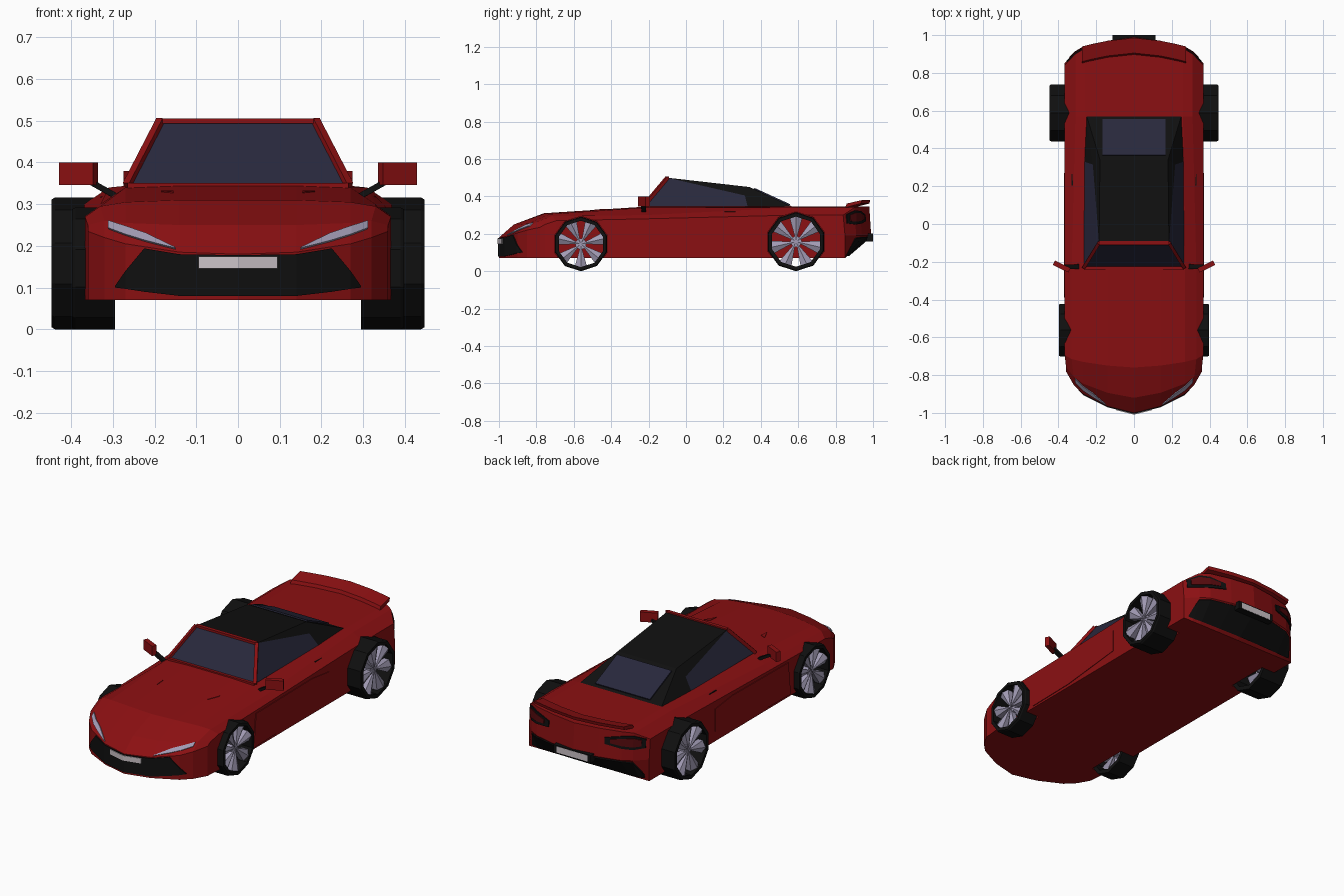
import bpy, bmesh, math
from mathutils import Vector as V

if "Cube" in bpy.data.objects:
    bpy.data.objects.remove(bpy.data.objects["Cube"])

def mat(name, r, g, b):
    m = bpy.data.materials.new(name)
    m.diffuse_color = (r, g, b, 1)
    m.use_nodes = True
    m.node_tree.nodes["Principled BSDF"].inputs["Base Color"].default_value = m.diffuse_color
    return m

RED = mat("red paint", .26, .005, .006)
BLACK = mat("black", .005, .005, .005)
GLASS = mat("dark glass", .021, .021, .045)
SILVER = mat("lilac silver", .36, .33, .46)
PLATE = mat("pale plate", .6, .54, .57)
LAMP = mat("tail lamp red", .09, .003, .004)

def mesh(name, verts, faces, *mats, idx=None):
    me = bpy.data.meshes.new(name)
    me.from_pydata([tuple(v) for v in verts], [], faces)
    for m in mats:
        me.materials.append(m)
    for i, p in enumerate(me.polygons):
        p.material_index = idx[i] if idx else 0
    bm = bmesh.new()
    bm.from_mesh(me)
    bmesh.ops.recalc_face_normals(bm, faces=bm.faces)
    bm.to_mesh(me)
    bm.free()
    ob = bpy.data.objects.new(name, me)
    bpy.context.collection.objects.link(ob)
    return ob

def loft(name, secs, m, cyclic=False):
    """Skin closed rings of equal size, capped unless cyclic."""
    n, k = len(secs), len(secs[0])
    faces = [(i*k+j, i*k+(j+1) % k, (i+1) % n*k+(j+1) % k, (i+1) % n*k+j)
             for i in range(n if cyclic else n-1) for j in range(k)]
    if not cyclic:
        faces += [tuple(range(k)), tuple(range((n-1)*k, n*k))]
    return mesh(name, [p for s in secs for p in s], faces, m)

def flip(p):
    return V((-p[0], p[1], p[2]))

def strip(name, cols, f, d, m):
    """Thin plate on surface f(x, v), pushed out by d, on both sides of the car."""
    d = V(d)
    secs = [[f(x, a), f(x, b), f(x, b)+d, f(x, a)+d] for x, a, b in cols]
    mirr = [[flip(p) for p in s] for s in secs]
    if cols[0][0] == 0:
        loft(name, mirr[:0:-1] + secs, m)
    else:
        loft(name + "_right", secs, m)
        loft(name + "_left", mirr, m)

def beam(name, p, q, w, h, m):
    p, q = V(p), V(q)
    d = (q-p).normalized()
    a = d.cross(V((0, 0, 1))).normalized()*w/2
    b = d.cross(a).normalized()*h/2
    loft(name, [[c+a+b, c-a+b, c-a-b, c+a-b] for c in (p, q)], m)

# Body: rows of (y, half widths, top heights, bow of the plan curve)
FB, RB = [0, .035, .10, .15, .22], [0, -.02, -.05, -.08, -.14]
W0, W1, W2 = [0, .14, .27, .32, .36], [0, .14, .27, .33, .367], [0, .14, .26, .31, .369]
TAIL = [.345, .345, .345, .34, .30]
rows = [(-1, W0, [.18, .185, .205, .22, .235], FB, 1),
        (-.92, W0, [.25, .25, .255, .26, .25], FB, .75),
        (-.76, W1, [.31, .31, .305, .295, .27], FB, .3),
        (-.22, W1, [.345, .345, .34, .30, .28], FB, 0),
        (.57, W2, TAIL, RB, 0), (.80, W2, TAIL, RB, .1), (.98, W2, TAIL, RB, 1)]
top = [[V((x, y+b*w, z)) for x, z, b in zip(X, Z, B)] for y, X, Z, B, w in rows]
low = [[V((p.x, p.y, .07)) for p in r] for r in top]
mid = [V((x, .99+b, .19)) for x, b in zip(W2, RB)]
low[-1] = [V((x, .85, .07)) for x in W2]
full = lambda r: [flip(p) for p in r[:0:-1]] + r
lines = top + [mid] + low[::-1]            # one loop from nose over the tail and back under
n = len(lines)
faces = [(i*9+j, i*9+j+1, (i+1) % n*9+j+1, (i+1) % n*9+j) for i in range(n) for j in range(8)]
for c in (0, 8):
    faces += [tuple(r*9+c for r in (i, i+1, n-2-i, n-1-i)) for i in range(5)]
    faces.append(tuple(r*9+c for r in (5, 6, 7, 8, 9)))
body = mesh("body", [p for r in lines for p in full(r)], faces, RED)

def on(row, x):
    """Point at x along a row of the body."""
    for a, b in zip(row, row[1:]):
        if x <= b.x or b is row[-1]:
            return a.lerp(b, (x-a.x)/(b.x-a.x))

def between(r0, r1):
    return lambda x, v: on(r0, x).lerp(on(r1, x), v)

nose, hood_lip, hood = between(low[0], top[0]), between(top[0], top[1]), between(top[2], top[3])
tail, skirt = between(mid, top[6]), between(low[6], mid)

def front(x, z):
    p = on(top[0], x)
    return V((x, p.y, z))

# Nose and tail details
strip("grille", [(0, .08, .178), (.14, .08, .18), (.225, .09, .194), (.27, .097, .14), (.295, .1, .104)],
      front, (0, -.005, 0), BLACK)
strip("front_plate", [(0, .146, .174), (.095, .146, .174)], front, (0, -.009, 0), PLATE)
strip("headlight", [(.15, .08, .12), (.22, .22, .55), (.27, .4, .8), (.31, .55, .97)],
      hood_lip, (.002, -.004, .004), SILVER)
strip("hood_vent", [(.155, .49, .59), (.185, .60, .61)], hood, (0, 0, .003), RED)
strip("rear_diffuser", [(0, .12, .95), (.14, .12, .95), (.26, .12, .95), (.31, .12, .9), (.345, .14, .3)],
      skirt, (0, .004, -.004), BLACK)
strip("tail_light_frame", [(.17, .5, .72), (.26, .42, .85), (.31, .4, .9), (.355, .55, .95)],
      tail, (.002, .005, 0), BLACK)
strip("tail_light", [(.2, .56, .70), (.26, .52, .77), (.31, .5, .82), (.34, .6, .85)],
      tail, (.004, .008, 0), LAMP)
beam("rear_plate_holder", (-.115, .982, .18), (.115, .982, .18), .036, .044, BLACK)
beam("rear_plate", (-.095, .999, .18), (.095, .999, .18), .004, .034, PLATE)

# Spoiler lip following the tail curve
sp = [[V((x, y, .34)), V((x, y+.01, .362)), V((x, y+.09, .38)), V((x, y+.085, .362))]
      for x, y in ((0, .895), (.14, .88), (.235, .86), (.275, .85))]
loft("spoiler", [[flip(p) for p in s] for s in sp[:0:-1]] + sp, RED)

# Cabin: windscreen, side glass, fabric roof
half = [V(p) for p in ((.265, -.23, .345), (.185, -.10, .50), (.18, .34, .45),
                       (.25, .57, .345), (.262, .33, .345), (.218, .315, .405))]
A, B, C, D, E, W = range(6)
cf = [(A, B, B+6, A+6), (B, C, C+6, B+6), (C, D, D+6, C+6), (A, E, D, D+6, E+6, A+6)]
ci = [0, 1, 1, 1]
for o in (0, 6):
    cf += [(A+o, B+o, W+o, E+o), (B+o, C+o, W+o), (W+o, C+o, D+o), (W+o, D+o, E+o)]
    ci += [0, 1, 1, 1]
mesh("cabin", half + [flip(p) for p in half], cf, GLASS, BLACK, idx=ci)
strip("rear_window", [(0, .1, .93), (.168, .1, .93)],
      lambda x, v: V((x, .34+.23*v, .45-.105*v)), (0, .003, .006), GLASS)
beam("windscreen_header", flip(half[B]), half[B], .02, .012, RED)
beam("windscreen_base", flip(half[A]), half[A], .02, .012, RED)

# Wheels: ten-sided tyre, seven ridged spokes, hub
def polar(x, r, deg, y, z):
    a = math.radians(deg)
    return V((x, y+r*math.sin(a), z+r*math.cos(a)))

for s, side in ((1, "right"), (-1, "left")):
    beam("windscreen_pillar_"+side, [half[A].x*s, *half[A][1:]], [half[B].x*s, *half[B][1:]], .018, .018, RED)
    for end, y, r, xi, xo in (("front", -.562, .146, .295, .398), ("rear", .588, .158, .297, .447)):
        ring = lambda prof: [[polar(s*x, q, 36*k, y, r) for q, x in prof] for k in range(10)]
        name = end + "_" + side
        loft("tyre_"+name, ring([(r, xi), (r, xo-.008), (r*.97, xo), (r*.85, xo), (r*.85, xi)]), BLACK, True)
        hub = [[polar(s*x, .03, 36*k, y, r) for k in range(10)] for x in (xi+.01, xo-.025)]
        loft("hub_"+name, hub, SILVER)
        vs, fs = [], []
        for k in range(7):
            o, a = len(vs), k*360/7 + (180 if end == "front" else 0)
            for dx in (0, -.03):
                vs += [polar(s*(xo-.02+dx), .004, a, y, r), polar(s*(xo-.022+dx), r*.87, a-15, y, r),
                       polar(s*(xo-.004+dx), r*.87, a, y, r), polar(s*(xo-.022+dx), r*.87, a+15, y, r)]
            fs += [tuple(o+i for i in f) for f in ((0, 1, 2), (0, 2, 3), (4, 5, 6), (4, 6, 7), (0, 1, 5, 4),
                                                  (1, 2, 6, 5), (2, 3, 7, 6), (3, 0, 4, 7))]
        mesh("spokes_"+name, vs, fs, SILVER)
        # wheel arch cut
        cut = loft("arch_cutter", [[polar(s*x, r+.002, 36*k, y, r) for k in range(10)] for x in (xi-.012, .6)], RED)
        cut.hide_render = True
        md = body.modifiers.new("arch", 'BOOLEAN')
        md.operation, md.solver, md.object = 'DIFFERENCE', 'EXACT', cut
        bpy.context.view_layer.objects.active = body
        bpy.ops.object.modifier_apply(modifier=md.name)
        bpy.data.objects.remove(cut)

    # Door mirror, handle and lower side panel
    beam("mirror_stalk_"+side, (s*.285, -.225, .315), (s*.365, -.228, .36), .025, .014, BLACK)
    beam("mirror_"+side, (s*.342, -.245, .373), (s*.424, -.205, .373), .026, .054, RED)
    beam("door_handle_"+side, (s*.322, .205, .313), (s*.322, .265, .313), .016, .012, BLACK)
    panel = [(-.39, .08), (-.37, .262), (.12, .268), (.27, .25), (.27, .125), (-.1, .085)]
    loft("side_panel_"+side, [[V((s*x, y, z)) for y, z in panel] for x in (.36, .371)], RED)
